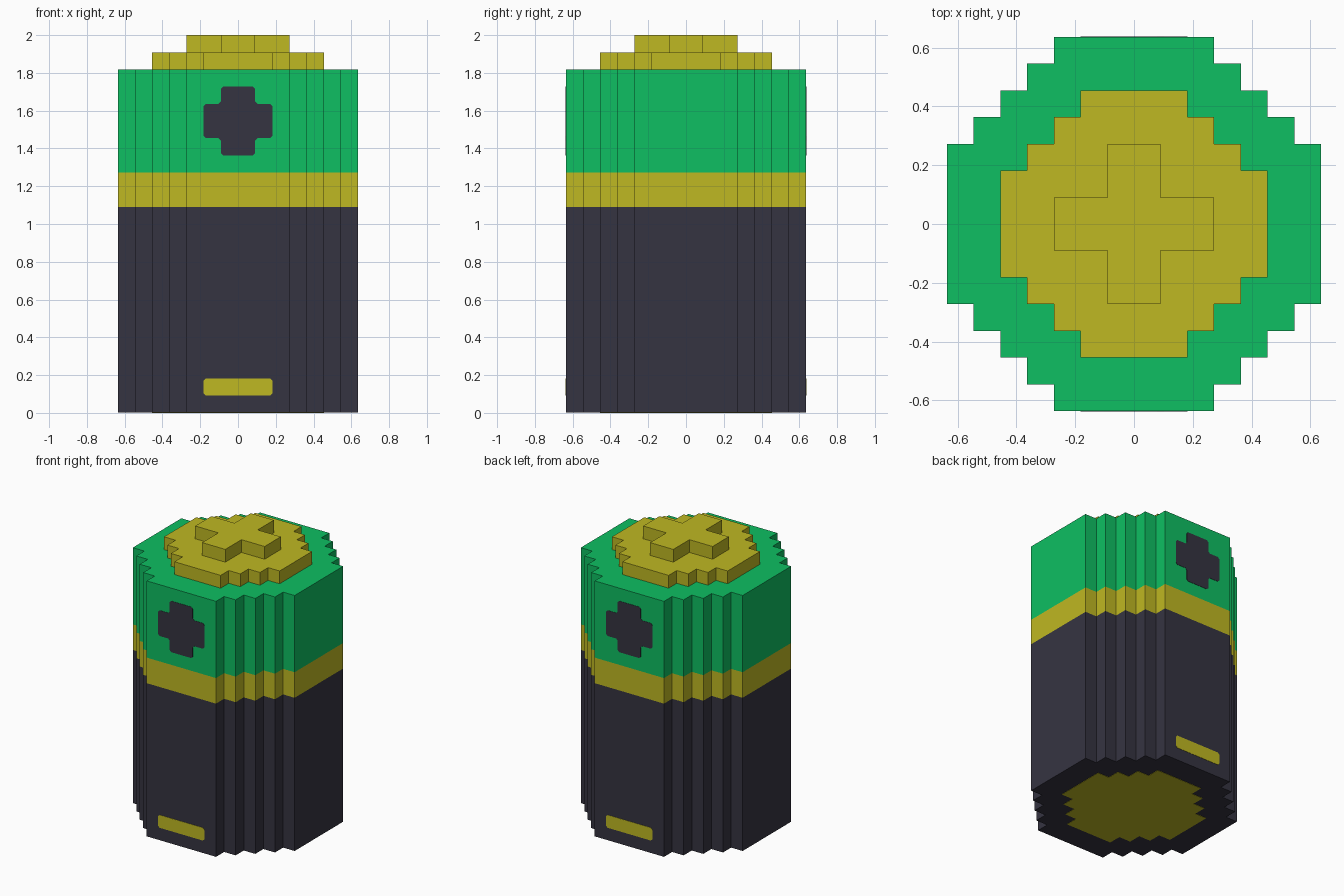
import bpy, bmesh, math
from mathutils import Matrix, Vector

if "Cube" in bpy.data.objects:
    bpy.data.objects.remove(bpy.data.objects["Cube"], do_unlink=True)

U = 1 / 11          # size of one block step
HALF = 7 * U        # body half width
SKIN = 0.002        # how far painted plates stand proud


def material(name, rgb):
    mat = bpy.data.materials.new(name)
    mat.use_nodes = True
    mat.diffuse_color = (*rgb, 1)
    mat.node_tree.nodes["Principled BSDF"].inputs["Base Color"].default_value = (*rgb, 1)
    return mat


CHARCOAL = material("charcoal", (0.036, 0.034, 0.053))
YELLOW = material("mustard yellow", (0.521, 0.479, 0.016))
GREEN = material("green", (0.0044, 0.521, 0.122))


def stepped_outline(corners):
    """Turn the outer corners of one quadrant into a full stepped outline."""
    quarter = []
    for i, (x, y) in enumerate(corners):
        quarter.append((x, y))
        if i + 1 < len(corners):
            quarter.append((corners[i + 1][0], y))
    points = []
    for _ in range(4):
        points += [(x * U, y * U) for x, y in quarter]
        quarter = [(-y, x) for x, y in quarter]
    return points


def soften(points, size):
    """Cut every corner of an outline by a small amount."""
    result = []
    for i, p in enumerate(points):
        p = Vector(p)
        for q in (points[i - 1], points[(i + 1) % len(points)]):
            result.append(tuple(p + (Vector(q) - p).normalized() * size))
    return result


def prism(name, outline, levels, mats, matrix=Matrix()):
    """Stack the outline through the levels, with one material per band."""
    bm = bmesh.new()
    rings = [[bm.verts.new((x, y, z)) for x, y in outline] for z in levels]
    n = len(outline)
    for band, (low, high) in enumerate(zip(rings, rings[1:])):
        for i in range(n):
            j = (i + 1) % n
            bm.faces.new((low[i], low[j], high[j], high[i])).material_index = band
    bm.faces.new(rings[0][::-1]).material_index = 0
    bm.faces.new(rings[-1]).material_index = len(mats) - 1
    bm.transform(matrix)
    bm.normal_update()
    mesh = bpy.data.meshes.new(name)
    bm.to_mesh(mesh)
    bm.free()
    for mat in mats:
        mesh.materials.append(mat)
    obj = bpy.data.objects.new(name, mesh)
    bpy.context.collection.objects.link(obj)
    return obj


# Outlines
body_outline = stepped_outline([(7, 3), (6, 4), (5, 5), (4, 6), (3, 7)])
cap_outline = stepped_outline([(5, 2), (4, 3), (3, 4), (2, 5)])
terminal_outline = stepped_outline([(3, 1), (1, 3)])
plus_outline = soften(stepped_outline([(2, 1), (1, 2)]), 0.012)
minus_outline = soften([(2 * U, -U / 2), (2 * U, U / 2), (-2 * U, U / 2), (-2 * U, -U / 2)], 0.012)

# Banded body, with the top cap and the cross-shaped terminal
prism("battery_body", body_outline, [SKIN, 12 * U, 14 * U, 20 * U], [CHARCOAL, YELLOW, GREEN])
prism("top_cap", cap_outline, [20 * U, 21 * U], [YELLOW])
prism("cross_terminal", terminal_outline, [21 * U, 22 * U], [YELLOW])

# Flat contact under the base
prism("base_contact", cap_outline, [0, 2 * SKIN], [YELLOW])

# Plus and minus marks on the front and back
for side, turn in (("front", 0), ("back", math.pi)):
    for name, outline, height, mat in (("plus_mark", plus_outline, 17 * U, CHARCOAL),
                                       ("minus_mark", minus_outline, 1.5 * U, YELLOW)):
        place = (Matrix.Rotation(turn, 4, "Z") @ Matrix.Translation((0, -HALF, height))
                 @ Matrix.Rotation(math.pi / 2, 4, "X"))
        prism(f"{side}_{name}", outline, [-SKIN, SKIN], [mat], place)
